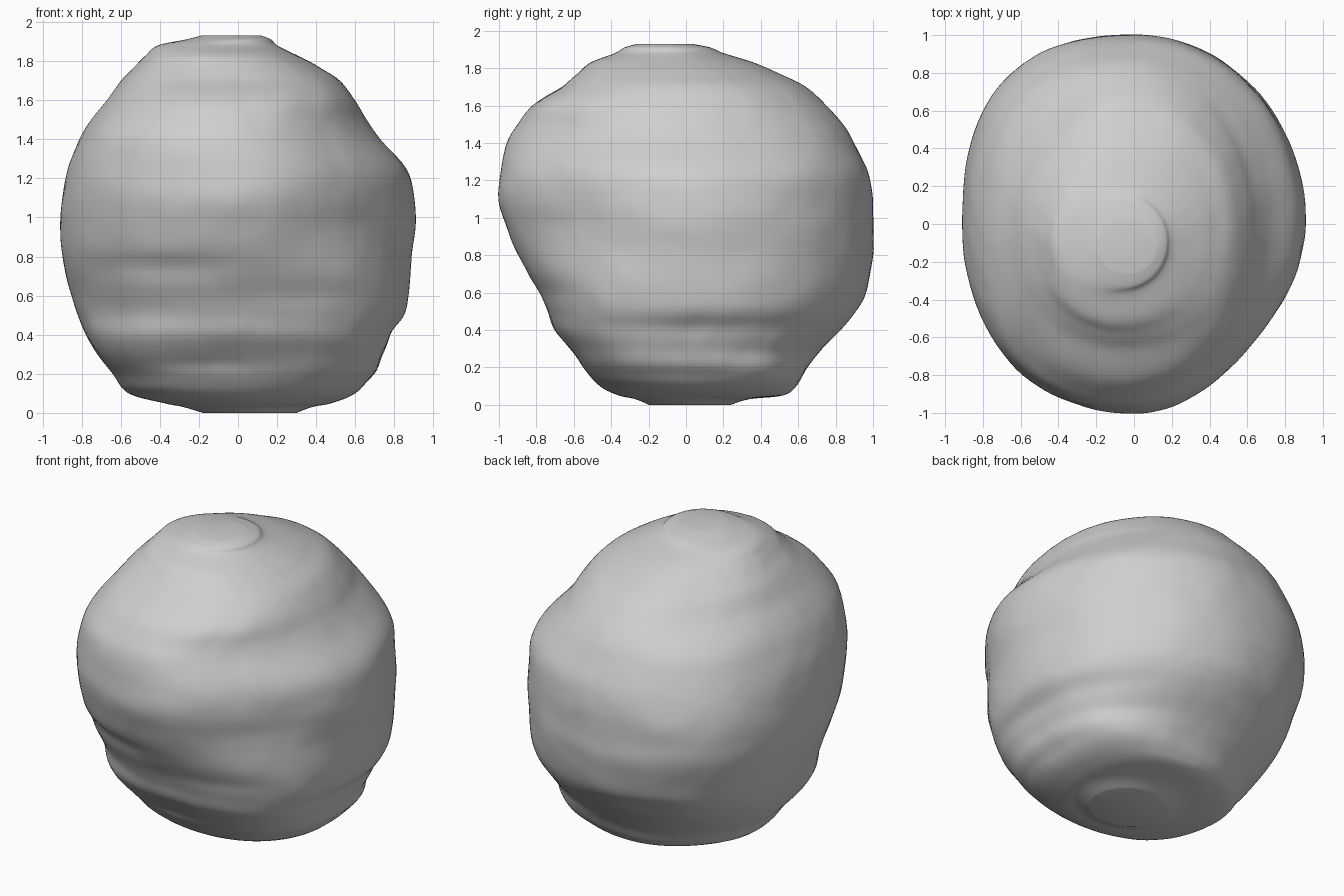
import bpy
import bmesh
import math
from mathutils import Vector, noise

# Remove the default object
default = bpy.data.objects.get("Cube")
if default:
    bpy.data.objects.remove(default, do_unlink=True)

SEGMENTS = 128
STEPS = 5

# Rock profile: height, then reach toward -x, +x, -y, +y
PROFILE = [
    (0, -.18, .3, -.2, .24),
    (.03, -.28, .38, -.27, .34),
    (.05, -.38, .48, -.36, .52),
    (.1, -.56, .6, -.46, .59),
    (.2, -.64, .7, -.55, .65),
    (.3, -.72, .74, -.62, .73),
    (.4, -.78, .79, -.7, .83),
    (.5, -.82, .85, -.74, .91),
    (.6, -.85, .87, -.79, .96),
    (.8, -.9, .89, -.9, 1),
    (.95, -.91, .91, -.96, 1),
    (1.1, -.9, .9, -1, 1),
    (1.25, -.87, .86, -.99, .97),
    (1.4, -.81, .73, -.96, .9),
    (1.5, -.75, .66, -.9, .84),
    (1.6, -.67, .6, -.82, .75),
    (1.7, -.6, .52, -.67, .64),
    (1.77, -.53, .42, -.58, .5),
    (1.83, -.47, .3, -.51, .36),
    (1.88, -.41, .2, -.38, .2),
    (1.91, -.27, .17, -.33, .13),
    (1.93, -.19, .12, -.26, .03),
]

# Fullness of each diagonal by height: (+x +y), (-x +y), (-x -y), (+x -y)
FULLNESS = [
    (0, (1, 1, 1, 1)),
    (.15, (1.1, 1, 1.05, 1.07)),
    (.3, (1.04, 1.02, 1.08, 1.09)),
    (.55, (1, 1.03, 1.03, 1.06)),
    (1, (1, 1.07, 1.03, .94)),
    (1.4, (1.03, 1.04, 1.05, .96)),
    (1.7, (1, .95, 1.05, 1.05)),
    (2, (1, 1, 1, 1)),
]

# Worn creases: direction in degrees, height, angular spread, half width, depth
CREASES = [
    (-115, .75, 22, .05, .02),
    (-65, .6, 20, .06, .012),
    (0, .42, 40, .05, .012),
    (-10, .16, 40, .03, .008),
    (-105, .25, 22, .04, .014),
    (115, .45, 18, .07, .012),
    (-95, 1.7, 35, .03, .008),
    (10, 1.76, 40, .03, .008),
    (35, 1.5, 25, .06, .012),
]


def catmull(a, b, c, d, t):
    return (2 * b + (c - a) * t + (2 * a - 5 * b + 4 * c - d) * t ** 2
            + (3 * b - a - 3 * c + d) * t ** 3) / 2


def smooth_rows(rows, steps):
    """Interpolate the profile rows with a smooth spline."""
    result = []
    last = len(rows) - 1
    for i in range(last):
        picks = [rows[max(0, min(last, i + k))] for k in (-1, 0, 1, 2)]
        for s in range(steps):
            result.append([catmull(*column, s / steps) for column in zip(*picks)])
    result.append(list(rows[last]))
    return result


def fullness(z, quadrant):
    for (low, a), (high, b) in zip(FULLNESS, FULLNESS[1:]):
        if z <= high:
            t = max(0, (z - low) / (high - low))
            t = t * t * (3 - 2 * t)
            return a[quadrant] + (b[quadrant] - a[quadrant]) * t
    return 1


def relief(angle, z):
    """Small surface bumps minus the creases, fading out at both caps."""
    fade = min(1, z / .15, (1.93 - z) / .15)
    direction = Vector((math.cos(angle), math.sin(angle), 0))
    offset = .006 * noise.noise(direction * 3 + Vector((0, 0, z * 4)))
    offset += .003 * noise.noise(direction * 7 + Vector((3, 1, z * 8)))
    for heading, height, spread, width, depth in CREASES:
        turn = (math.degrees(angle) - heading + 180) % 360 - 180
        offset -= depth * math.exp(-(turn / spread) ** 2 - ((z - height) / width) ** 2)
    return offset * max(0, fade)


def section_ring(bm, row):
    z, left, right, front, back = row
    cx, cy = (left + right) / 2, (front + back) / 2
    rx, ry = (right - left) / 2, (back - front) / 2
    ring = []
    for i in range(SEGMENTS):
        angle = math.tau * i / SEGMENTS
        quadrant = 4 * i // SEGMENTS
        c, s = math.cos(angle), math.sin(angle)
        bulge = 1 + (fullness(z, quadrant) - 1) * math.sin(2 * angle) ** 2
        push = relief(angle, z)
        x = cx + c * (rx * bulge + push)
        y = cy + s * (ry * bulge + push)
        ring.append(bm.verts.new((x, y, max(0, z))))
    return ring


# Rock body: skin the stacked sections and close both ends
bm = bmesh.new()
rings = [section_ring(bm, row) for row in smooth_rows(PROFILE, STEPS)]
for low, high in zip(rings, rings[1:]):
    for i in range(SEGMENTS):
        j = (i + 1) % SEGMENTS
        bm.faces.new((low[i], low[j], high[j], high[i]))
bm.faces.new(rings[0][::-1])
bm.faces.new(rings[-1])

mesh = bpy.data.meshes.new("rock")
bm.to_mesh(mesh)
bm.free()
rock = bpy.data.objects.new("rock", mesh)
bpy.context.collection.objects.link(rock)

# Plain grey stone
stone = bpy.data.materials.new("stone_grey")
stone.use_nodes = True
colour = (.62, .62, .62, 1)
stone.diffuse_color = colour
stone.node_tree.nodes["Principled BSDF"].inputs["Base Color"].default_value = colour
mesh.materials.append(stone)

# Smooth shading, keeping hard edges
bpy.ops.object.select_all(action="DESELECT")
rock.select_set(True)
bpy.context.view_layer.objects.active = rock
bpy.ops.object.shade_smooth_by_angle(angle=math.radians(50))
